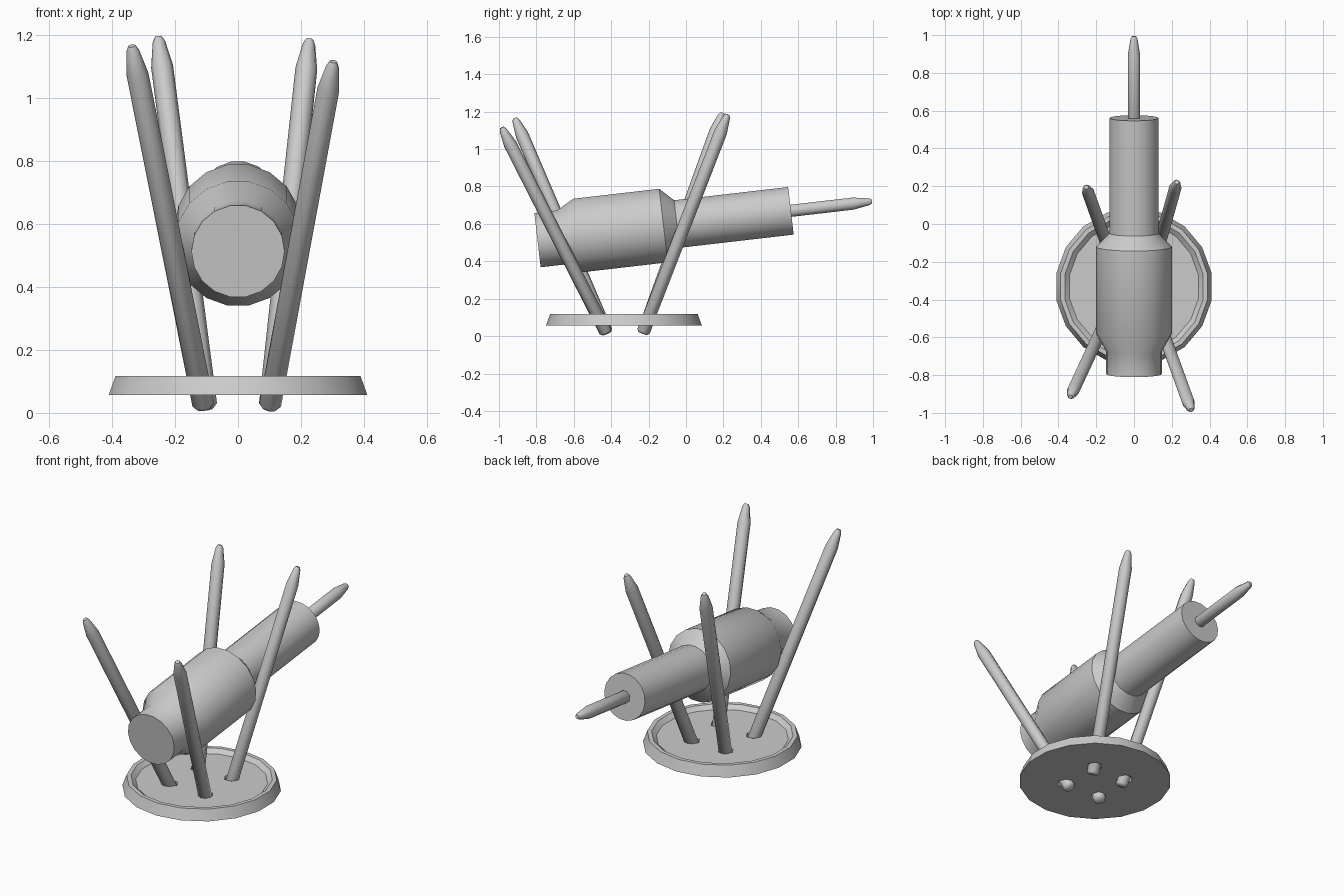
import bpy, bmesh, math
from mathutils import Vector

if "Cube" in bpy.data.objects:
    bpy.data.objects.remove(bpy.data.objects["Cube"])


def lathe(name, profile, base, direction, sides, phase=0.0, smooth=35):
    """Closed turned solid: profile is (distance along axis, radius)."""
    rot = Vector(direction).to_track_quat('Z', 'Y')
    bm = bmesh.new()
    rings = []
    for d, r in profile:
        ring = []
        for i in range(sides):
            a = 2 * math.pi * i / sides + phase
            p = Vector((r * math.cos(a), r * math.sin(a), d))
            ring.append(bm.verts.new(Vector(base) + rot @ p))
        rings.append(ring)
    for lo, hi in zip(rings, rings[1:]):
        for i in range(sides):
            j = (i + 1) % sides
            bm.faces.new((lo[i], lo[j], hi[j], hi[i]))
    bm.faces.new(rings[0][::-1])
    bm.faces.new(rings[-1])
    bmesh.ops.recalc_face_normals(bm, faces=bm.faces[:])
    mesh = bpy.data.meshes.new(name)
    bm.to_mesh(mesh)
    bm.free()
    obj = bpy.data.objects.new(name, mesh)
    bpy.context.collection.objects.link(obj)
    if smooth:
        bpy.ops.object.select_all(action='DESELECT')
        obj.select_set(True)
        bpy.context.view_layer.objects.active = obj
        bpy.ops.object.shade_smooth_by_angle(angle=math.radians(smooth))
    return obj


def stick(name, start, tip):
    """Thin rod with a tapered, blunted tip."""
    start, tip = Vector(start), Vector(tip)
    n = (tip - start).length
    profile = [(0, 0.024), (0.012, 0.035), (n - 0.1, 0.035),
               (n - 0.016, 0.02), (n, 0.012)]
    return lathe(name, profile, start, tip - start, 8, math.pi / 8, 50)


# Tilted body: base cap, wide barrel, shoulder and neck
body_base = Vector((0, -0.794, 0.513))
axis = Vector((0, 1.355, 0.157)).normalized()
lathe("body", [(0, 0.148), (0.122, 0.148), (0.215, 0.201), (0.678, 0.201),
               (0.75, 0.13), (1.364, 0.13)], body_base, axis, 18, 0, 30)

# Rod sticking out of the neck
stick("neck_stick", body_base + axis * 1.25, body_base + axis * 1.80)

# Round dish-like stand with a raised rim
stand = lathe("stand", [(0.056, 0.417), (0.117, 0.395), (0.117, 0.372),
                        (0.095, 0.347)],
              (0, -0.332, 0), (0, 0, 1), 18, math.pi / 2, 30)

# Four splayed sticks cradling the body
legs = {
    "front_left_stick": ((-0.108, -0.422, 0.015), (-0.337, -0.915, 1.165)),
    "front_right_stick": ((0.1, -0.425, 0.015), (0.303, -0.985, 1.115)),
    "back_left_stick": ((-0.1, -0.23, 0.015), (-0.253, 0.195, 1.193)),
    "back_right_stick": ((0.1, -0.232, 0.015), (0.227, 0.222, 1.185)),
}
for name, (start, tip) in legs.items():
    stick(name, start, tip)
    # Hole in the stand for this stick
    s, t = Vector(start), Vector(tip)
    p = s + (t - s) * ((0.078 - s.z) / (t.z - s.z))
    cutter = lathe(name + "_hole", [(0, 0.043), (0.2, 0.043)],
                   (p.x, p.y, 0), (0, 0, 1), 6, 0, 0)
    cutter.hide_render = True
    cutter.hide_set(True)
    mod = stand.modifiers.new("hole", 'BOOLEAN')
    mod.operation = 'DIFFERENCE'
    mod.solver = 'EXACT'
    mod.object = cutter
